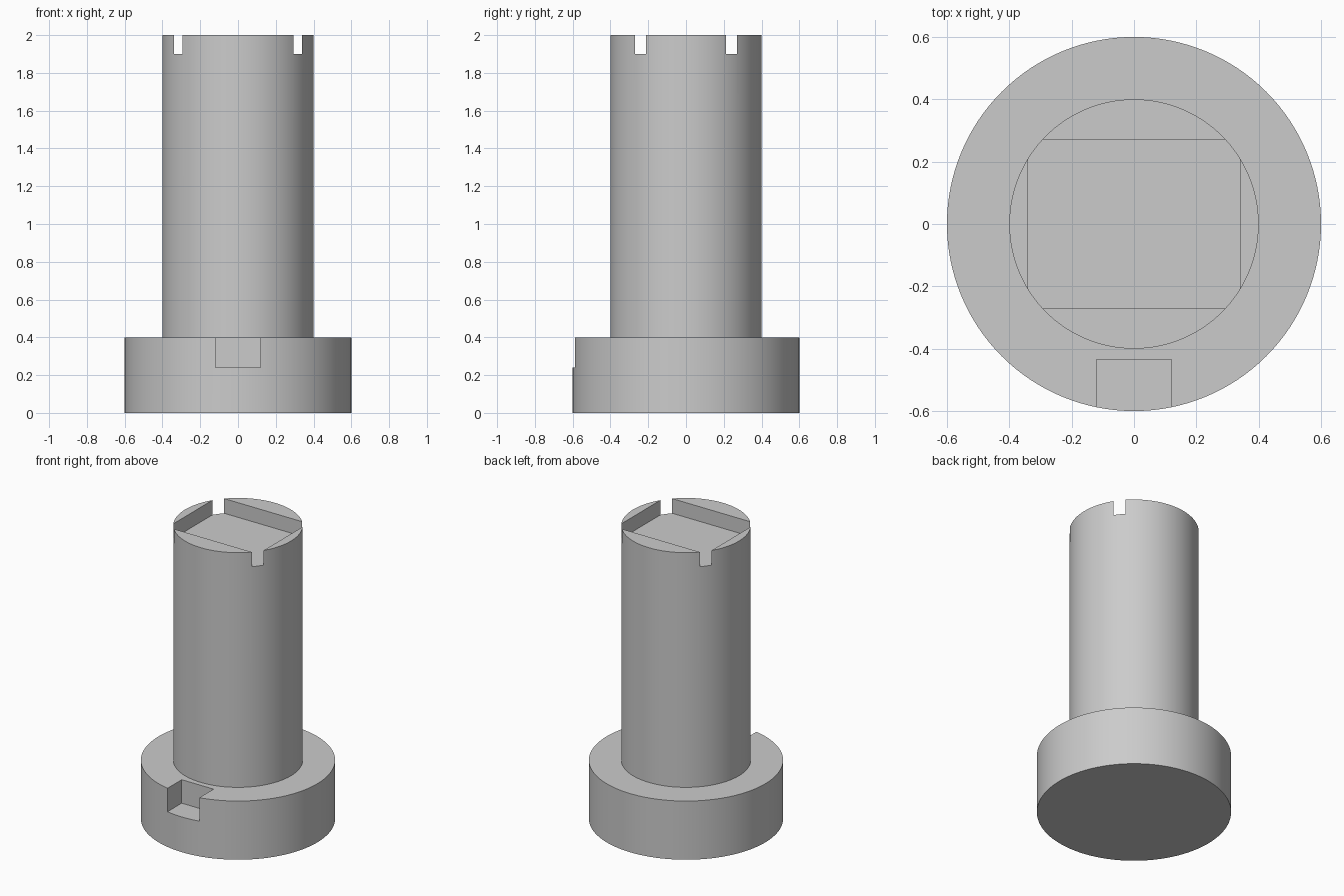
import bpy

cube = bpy.data.objects.get("Cube")
if cube:
    bpy.data.objects.remove(cube, do_unlink=True)

# Single grey material
grey = bpy.data.materials.new("plain_grey")
grey.use_nodes = True
colour = (0.6, 0.6, 0.6, 1)
grey.diffuse_color = colour
grey.node_tree.nodes["Principled BSDF"].inputs["Base Color"].default_value = colour


def cylinder(name, radius, bottom, top):
    bpy.ops.mesh.primitive_cylinder_add(
        vertices=128, radius=radius, depth=top - bottom,
        location=(0, 0, (bottom + top) / 2))
    obj = bpy.context.object
    obj.name = name
    obj.data.materials.append(grey)
    return obj


def cut_box(target, low, high):
    """Cut an axis-aligned box out of the target."""
    centre = [(a + b) / 2 for a, b in zip(low, high)]
    bpy.ops.mesh.primitive_cube_add(size=1, location=centre)
    cutter = bpy.context.object
    cutter.name = target.name + "_cutter"
    cutter.scale = [b - a for a, b in zip(low, high)]
    cutter.data.materials.append(grey)
    cutter.hide_render = True
    bpy.context.view_layer.update()

    mod = target.modifiers.new("pocket", 'BOOLEAN')
    mod.operation = 'DIFFERENCE'
    mod.solver = 'EXACT'
    mod.object = cutter
    bpy.ops.object.select_all(action='DESELECT')
    target.select_set(True)
    bpy.context.view_layer.objects.active = target
    bpy.ops.object.modifier_apply(modifier=mod.name)
    bpy.data.objects.remove(cutter, do_unlink=True)
    bpy.ops.object.shade_smooth_by_angle(angle=0.5)


# Base flange with a locating notch in the front rim
flange = cylinder("base_flange", 0.6, 0, 0.4)
cut_box(flange, (-0.12, -0.435, 0.24), (0.12, -0.8, 0.6))

# Shaft with a rectangular pocket whose corners break through the wall
shaft = cylinder("shaft", 0.4, 0.4, 2)
cut_box(shaft, (-0.34, -0.271, 1.9), (0.34, 0.271, 2.2))
